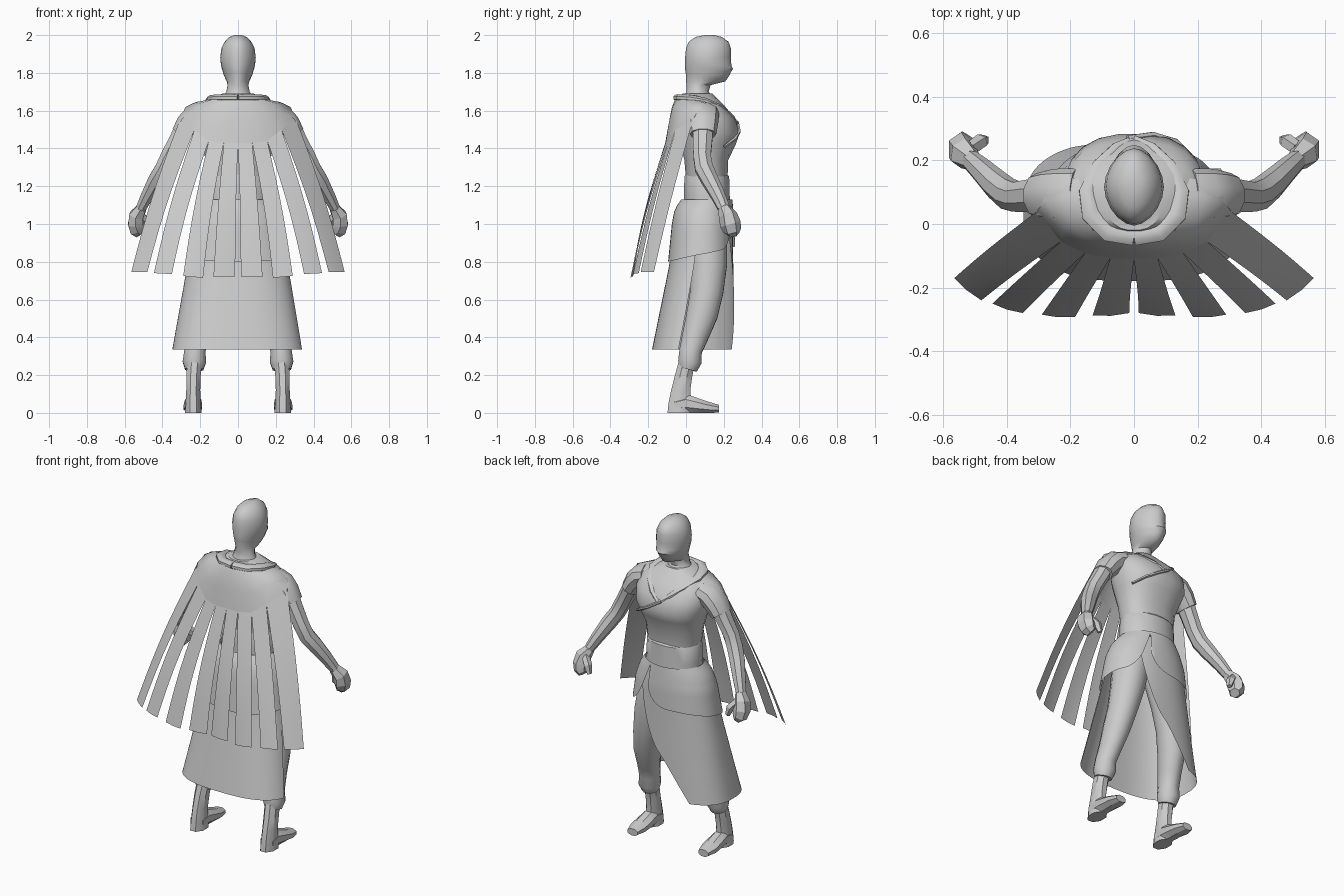
import bpy, bmesh, math
from mathutils import Vector as V

grey = bpy.data.materials.new("plain_grey")
grey.diffuse_color = (0.6, 0.6, 0.6, 1)
X, Y, Z = V((1, 0, 0)), V((0, 1, 0)), V((0, 0, 1))


def spow(v, e):
    return math.copysign(abs(v) ** e, v)


def grid(name, rows, closed=False, caps=False, mirror=False, angle=35):
    """Skin rows of points into one mesh object."""
    bm = bmesh.new()
    vs = [[bm.verts.new(p) for p in r] for r in rows]
    n = len(rows[0])
    for a, b in zip(vs, vs[1:]):
        for i in range(n if closed else n - 1):
            j = (i + 1) % n
            bm.faces.new((a[i], a[j], b[j], b[i]))
    if caps:
        bm.faces.new(vs[0])
        bm.faces.new(vs[-1])
    bmesh.ops.recalc_face_normals(bm, faces=bm.faces)
    if not caps:  # open cloth faces outwards
        if sum((f.normal.dot(f.calc_center_median() - V((0, .1, f.calc_center_median().z - .05))) for f in bm.faces)) < 0:
            bmesh.ops.reverse_faces(bm, faces=bm.faces)
    me = bpy.data.meshes.new(name)
    bm.to_mesh(me)
    bm.free()
    ob = bpy.data.objects.new(name, me)
    bpy.context.collection.objects.link(ob)
    me.materials.append(grey)
    if mirror:
        ob.modifiers.new("mirror", 'MIRROR')
    bpy.ops.object.select_all(action='DESELECT')
    ob.select_set(True)
    bpy.context.view_layer.objects.active = ob
    bpy.ops.object.shade_smooth_by_angle(angle=math.radians(angle))
    return ob


def loft(name, pts, n=12, ref=Y, axis=None, e=1, **kw):
    """Elliptical rings (x, y, z, ra, rb) along a path; e < 1 is squarer, e > 1 more pointed."""
    c = [V(p[:3]) for p in pts]
    rows = []
    for i, p in enumerate(pts):
        t = axis or (c[min(i + 1, len(c) - 1)] - c[max(i - 1, 0)]).normalized()
        u = ref.cross(t).normalized()
        v = t.cross(u)
        rows.append([c[i] + u * p[3] * spow(math.cos(a), e) + v * p[4] * spow(math.sin(a), e)
                     for a in (2 * math.pi * k / n + (math.pi / n if e <= 1 else 0) for k in range(n))])
    return grid(name, rows, closed=True, caps=True, **kw)


def stack(name, prof, n=20, **kw):
    """Horizontal rings given as (z, half width, y back, y front)."""
    return loft(name, [(0, (b + f) / 2, z, w, (f - b) / 2) for z, w, b, f in prof], n, axis=Z, **kw)


# head with a slight central ridge, and neck
stack("head", [(2.0, .02, .1, .15), (1.99, .045, .05, .19), (1.965, .07, .015, .225),
               (1.93, .088, 0, .238), (1.88, .094, -.005, .238), (1.84, .09, -.005, .24),
               (1.82, .085, -.005, .249), (1.805, .08, -.003, .238),
               (1.79, .076, 0, .232), (1.755, .06, 0, .208), (1.735, .055, .003, .13),
               (1.70, .062, .003, .12), (1.66, .09, -.02, .15)], e=1.12, angle=45)

# torso and waist belt
stack("torso", [(1.69, .085, -.02, .14), (1.66, .145, -.035, .17), (1.62, .21, -.045, .21),
                (1.56, .225, -.045, .26), (1.48, .215, -.04, .285), (1.42, .195, -.03, .265),
                (1.34, .172, -.01, .225), (1.22, .155, 0, .22)], e=.85)
stack("belt", [(1.26, .158, -.006, .222), (1.25, .164, -.01, .23),
               (1.15, .168, -.012, .233), (1.11, .17, -.012, .235)], e=.95)

# collar: raised roll round the neck, falling to a V on the chest
loft("collar", [(0, -.04, 1.668, .03, .02), (.08, -.028, 1.668, .03, .02), (.135, .03, 1.665, .032, .02),
                (.145, .1, 1.65, .03, .02), (.11, .18, 1.615, .025, .018),
                (.055, .237, 1.57, .02, .014), (-.005, .265, 1.525, .016, .011)],
     8, ref=Z, mirror=True, angle=50)
loft("chest_wrap_edge", [(-.02, .268, 1.54, .012, .009), (.06, .279, 1.49, .012, .009),
                         (.13, .258, 1.45, .012, .009), (.185, .205, 1.41, .01, .008)], 6, ref=Z)

# cape yoke over the back and shoulders (half, mirrored)
slits = [(0, -.11, 1.43), (.075, -.108, 1.43), (.155, -.092, 1.44), (.23, -.055, 1.5), (.305, .04, 1.56)]
grid("cape_yoke", [
    [(0, -.058, 1.66), (.07, -.05, 1.66), (.13, -.018, 1.66), (.155, .03, 1.658), (.165, .09, 1.652), (.15, .14, 1.635)],
    [(0, -.074, 1.62), (.08, -.07, 1.62), (.155, -.042, 1.625), (.2, .01, 1.64), (.225, .085, 1.645), (.2, .145, 1.625)],
    [(0, -.09, 1.54), (.078, -.09, 1.54), (.16, -.068, 1.55), (.225, -.02, 1.595), (.278, .075, 1.62), (.24, .15, 1.59)],
    slits + [(.29, .135, 1.55)]], mirror=True, angle=60)

# eight hanging cape strips (four, mirrored)
hems = [((.015, -.28, .722), (.13, -.287, .72)), ((.185, -.292, .715), (.29, -.285, .725)),
        ((.35, -.28, .735), (.445, -.25, .74)), ((.48, -.24, .745), (.565, -.17, .745))]
for i, (p, q) in enumerate(hems):
    a, b, p, q = V(slits[i]), V(slits[i + 1]), V(p), V(q)
    mid = (p + q) / 2
    out = V((mid.x, mid.y - .05, 0)).normalized() * .018
    rows = []
    for k in range(8):
        t = k / 7
        o = out * math.sin(math.pi * t)
        l, r = a.lerp(p, t) + o, b.lerp(q, t) + o
        rows.append([l, (l + r) / 2 + out * .3 * t, r])
    grid(f"cape_strip_{i + 1}", rows, mirror=True, angle=60)

# arms: sleeve, bare arm, fist and thumb
loft("sleeve", [(.18, .09, 1.59, .06, .085), (.23, .09, 1.57, .066, .085), (.268, .09, 1.53, .064, .08),
                (.305, .09, 1.475, .053, .07)], 10, mirror=True)
loft("arm", [(.28, .09, 1.53, .05, .06), (.325, .088, 1.44, .046, .055), (.367, .085, 1.36, .046, .05),
             (.398, .095, 1.295, .044, .052), (.434, .125, 1.235, .044, .048), (.48, .17, 1.15, .036, .04),
             (.513, .2, 1.085, .029, .034)], 8, mirror=True)
loft("hand", [(.51, .2, 1.085, .03, .034), (.537, .222, 1.045, .044, .05), (.542, .235, 1.0, .046, .056),
              (.535, .245, .965, .042, .048), (.52, .25, .948, .028, .033)], 6, mirror=True, angle=15)
loft("thumb", [(.515, .235, 1.05, .022, .024), (.482, .26, 1.01, .024, .024), (.468, .265, .965, .014, .016)],
     5, mirror=True, angle=15)

# trousers gathered below the knee, boots and feet
loft("trouser_leg", [(.08, .11, 1.08, .08, .1), (.115, .11, .95, .105, .11), (.15, .12, .78, .095, .1),
                     (.178, .11, .64, .082, .09), (.2, .085, .52, .074, .085), (.215, .05, .41, .062, .072),
                     (.228, .025, .33, .058, .062), (.231, .02, .27, .064, .064),
                     (.232, .01, .23, .05, .05)], 12, mirror=True)
loft("boot_shaft", [(.23, .005, .27, .042, .048), (.235, -.012, .2, .041, .05), (.237, -.028, .12, .04, .055),
                    (.237, -.032, .05, .044, .066), (.237, -.035, .0, .047, .068)], 8, axis=-Z, mirror=True)
loft("foot", [(.237, -.06, .04, .045, .042), (.237, .0, .05, .046, .054), (.238, .05, .041, .05, .045),
              (.24, .12, .029, .052, .032), (.24, .175, .022, .036, .022)], 8, ref=Z, axis=Y, mirror=True, angle=25)

# skirt silhouette: (z, half width, y back, y front, roundness)
SKIRT = [(1.13, .165, -.015, .235, 1), (1.08, .205, -.05, .24, .97), (1.0, .235, -.065, .247, .93),
         (.8, .265, -.085, .25, .87), (.335, .348, -.18, .26, .75)]


def skirt_point(z, deg, grow=0):
    z = max(min(z, 1.13), .335)
    for (z0, *p), (z1, *q) in zip(SKIRT, SKIRT[1:]):
        if z >= z1:
            t = (z0 - z) / (z0 - z1)
            w, b, f, e = (m + (n - m) * t for m, n in zip(p, q))
            break
    a = math.radians(deg)
    return ((w + grow) * spow(math.cos(a), e), (b + f) / 2 + ((f - b) / 2 + grow) * spow(math.sin(a), e), z)


# long underskirt: open at the front right, with a slanting front edge
rows = []
for k in range(17):
    z = 1.1 - .765 * k / 16
    s = max(0, (1.0 - z) / .665)
    start, end = -8 - 7 * s, -305 + 62 * s ** 1.15
    rows.append([skirt_point(z, start + (end - start) * j / 48) for j in range(49)])
grid("long_skirt", rows, angle=60)

# short overskirt: two rounded petals meeting near the front
rows = []
for k in range(11):
    row = []
    for j in range(61):
        d = 360 * j / 60
        ang = 66 - d
        near = max(0, 1 - min(d, 360 - d) / 32)
        hem = .84 + .04 * math.sin(math.radians(ang)) + .24 * (1 - math.sqrt(1 - near ** 2))
        row.append(skirt_point(1.13 + (hem - 1.13) * k / 10, ang, .01))
    rows.append(row)
grid("short_overskirt", rows, angle=60)
